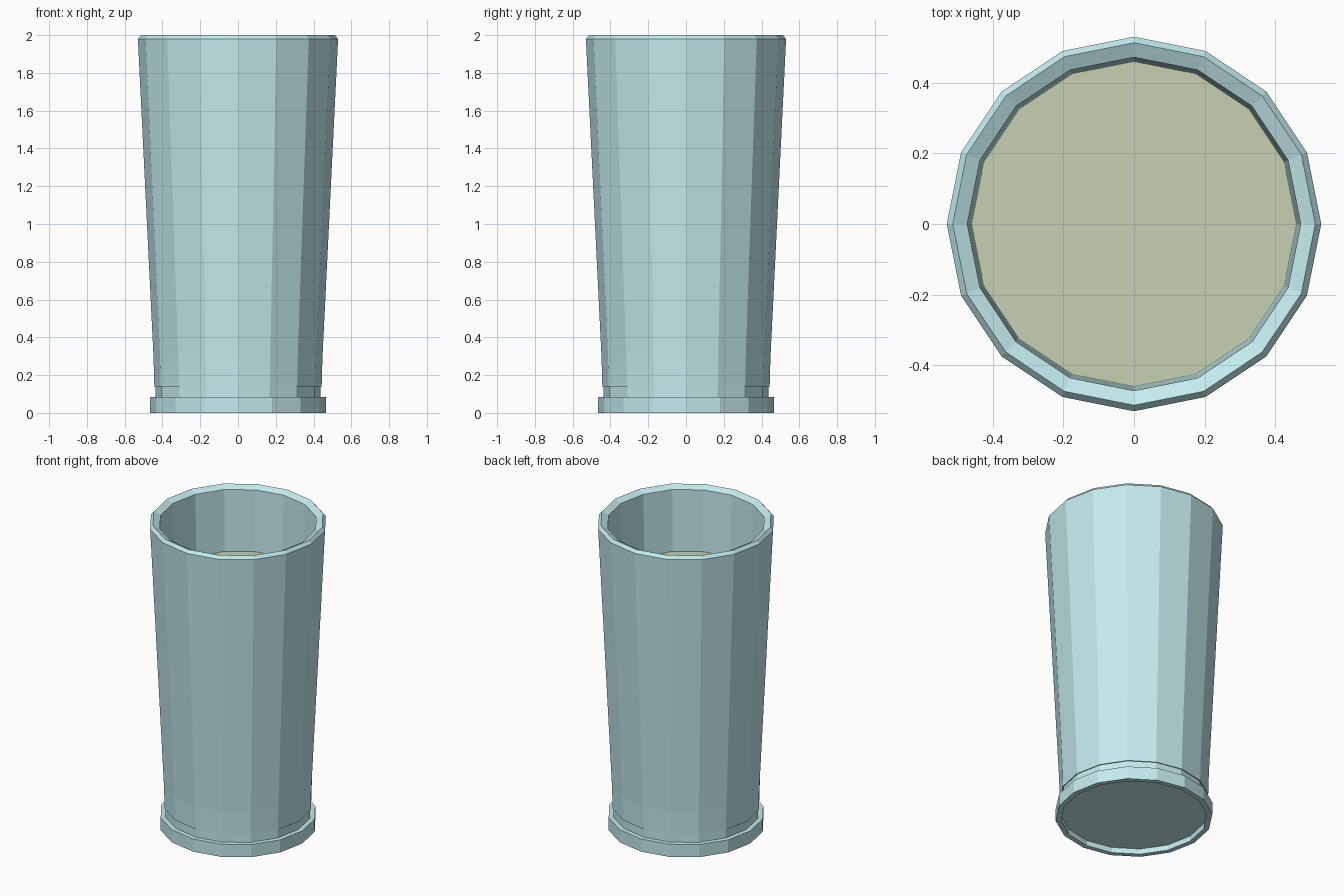
import bpy, bmesh
from math import cos, sin, pi

if "Cube" in bpy.data.objects:
    bpy.data.objects.remove(bpy.data.objects["Cube"])

SIDES = 16


def material(name, rgb):
    mat = bpy.data.materials.new(name)
    mat.diffuse_color = (*rgb, 1.0)
    mat.use_nodes = True
    mat.node_tree.nodes["Principled BSDF"].inputs["Base Color"].default_value = mat.diffuse_color
    return mat


def lathe(name, profile, mat):
    """Revolve a (radius, z) profile into a 16-sided closed solid, capped at both ends."""
    bm = bmesh.new()
    rings = [[bm.verts.new((r * cos(2 * pi * i / SIDES), r * sin(2 * pi * i / SIDES), z))
              for i in range(SIDES)] for r, z in profile]
    for low, high in zip(rings, rings[1:]):
        for i in range(SIDES):
            j = (i + 1) % SIDES
            bm.faces.new((low[i], low[j], high[j], high[i]))
    bm.faces.new(rings[0][::-1])
    bm.faces.new(rings[-1])
    bmesh.ops.recalc_face_normals(bm, faces=bm.faces)
    mesh = bpy.data.meshes.new(name)
    bm.to_mesh(mesh)
    bm.free()
    mesh.materials.append(mat)
    obj = bpy.data.objects.new(name, mesh)
    bpy.context.collection.objects.link(obj)
    return obj


glass_mat = material("pale_glass", (0.55, 0.83, 0.85))
drink_mat = material("drink", (0.57, 0.63, 0.45))

# Tumbler: recessed underside, foot ring, tapered wall, ridged rim, inner wall and floor
lathe("glass", [
    (0.435, 0.035), (0.435, 0.0),                     # recess under the foot
    (0.467, 0.0), (0.467, 0.083), (0.437, 0.083),     # foot ring
    (0.437, 0.138), (0.443, 0.138), (0.447, 0.29),    # small step, start of taper
    (0.53, 1.98), (0.513, 2.0), (0.472, 1.98),        # rim
    (0.415, 0.10),                                    # inner wall down to floor
], glass_mat)

# Drink filling the tumbler
lathe("drink", [(0.413, 0.105), (0.460, 1.58)], drink_mat)
